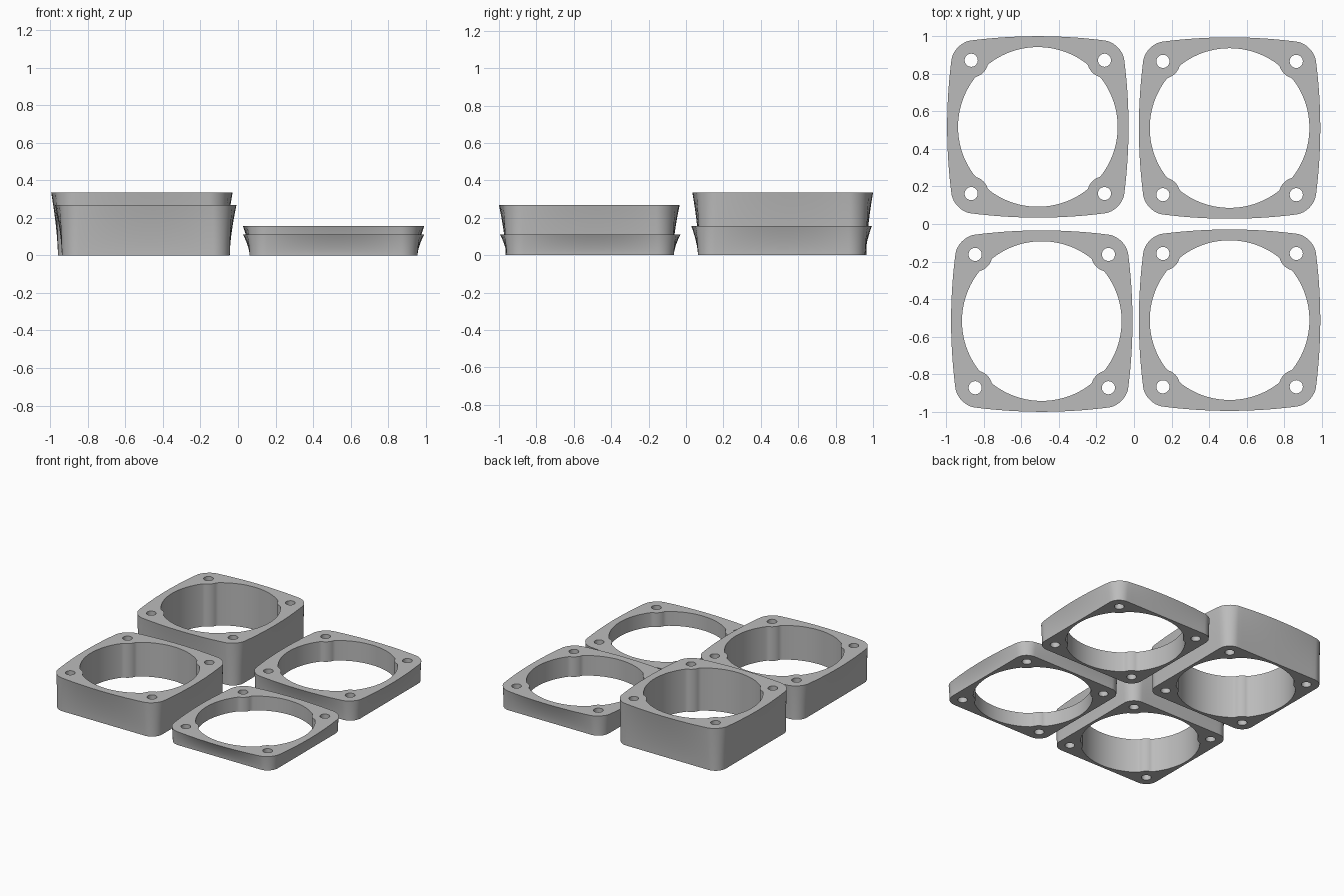
import bpy, bmesh
from math import sin, cos, pi, sqrt, radians
from mathutils import Matrix, Vector

old = bpy.data.objects.get("Cube")
if old:
    bpy.data.objects.remove(old, do_unlink=True)

grey = bpy.data.materials.new("plain grey")
grey.use_nodes = True
COLOUR = (0.5, 0.5, 0.5, 1)
grey.diffuse_color = COLOUR
grey.node_tree.nodes["Principled BSDF"].inputs["Base Color"].default_value = COLOUR

HALF, CORNER, BOW = 0.447, 0.09, 0.036    # footprint half width, corner radius, top bulge
BORE, BOSS, SCREW, PITCH = 0.425, 0.092, 0.035, 0.355
LEVELS = 10


def outer_outline():
    """Rounded square with finely divided sides."""
    core, points = HALF - CORNER, []
    for q in range(4):
        turn = Matrix.Rotation(q * pi / 2, 2)
        for i in range(13):
            a = i / 12 * pi / 2
            points.append(turn @ Vector((core + CORNER * cos(a), core + CORNER * sin(a))))
        for i in range(1, 20):
            points.append(turn @ Vector((core - 2 * core * i / 20, HALF)))
    return points


def bulged(p, bow):
    """Push the middle of each side outwards."""
    kx = 1 + bow / HALF * (1 - (p.y / HALF) ** 2)
    ky = 1 + bow / HALF * (1 - (p.x / HALF) ** 2)
    return Vector((p.x * kx, p.y * ky))


def bore_outline(n=240):
    """Round bore with a screw boss reaching in at each diagonal."""
    points, d = [], PITCH * sqrt(2)
    for i in range(n):
        a = 2 * pi * i / n
        off = (a % (pi / 2)) - pi / 4
        r = BORE
        if abs(d * sin(off)) < BOSS:
            r = min(r, d * cos(off) - sqrt(BOSS ** 2 - (d * sin(off)) ** 2))
        points.append(Vector((r * cos(a), r * sin(a))))
    return points


def circle(cx, cy, r, n=32):
    return [Vector((cx + r * cos(2 * pi * i / n), cy + r * sin(2 * pi * i / n))) for i in range(n)]


def add_ring(bm, points, z):
    verts = [bm.verts.new((p.x, p.y, z)) for p in points]
    edges = [bm.edges.new((v, verts[(i + 1) % len(verts)])) for i, v in enumerate(verts)]
    return verts, edges


def add_wall(bm, rings):
    """Join stacked rings with quads; returns the bottom and top edges."""
    for (low, _), (high, _) in zip(rings, rings[1:]):
        n = len(low)
        for i in range(n):
            j = (i + 1) % n
            bm.faces.new((low[i], low[j], high[j], high[i]))
    return rings[0][1], rings[-1][1]


def spacer(name, x, y, height):
    bm = bmesh.new()
    # flared outer wall
    outline = outer_outline()
    rings = []
    for k in range(LEVELS + 1):
        t = k / LEVELS
        rings.append(add_ring(bm, [bulged(p, BOW * t ** 1.6) for p in outline], height * t))
    ends = [add_wall(bm, rings)]
    # bore and four screw holes
    holes = [bore_outline()]
    holes += [circle(sx * PITCH, sy * PITCH, SCREW) for sx in (-1, 1) for sy in (-1, 1)]
    for points in holes:
        ends.append(add_wall(bm, [add_ring(bm, points, 0), add_ring(bm, points, height)]))
    # flat bottom and top faces
    for side, nz in ((0, -1), (1, 1)):
        edges = [e for pair in ends for e in pair[side]]
        bmesh.ops.triangle_fill(bm, edges=edges, use_beauty=True, normal=(0, 0, nz))
    bmesh.ops.recalc_face_normals(bm, faces=bm.faces[:])
    mesh = bpy.data.meshes.new(name)
    bm.to_mesh(mesh)
    bm.free()
    mesh.materials.append(grey)
    obj = bpy.data.objects.new(name, mesh)
    obj.location = (x, y, 0)
    bpy.context.collection.objects.link(obj)
    bpy.ops.object.select_all(action="DESELECT")
    obj.select_set(True)
    bpy.context.view_layer.objects.active = obj
    bpy.ops.object.shade_smooth_by_angle(angle=radians(30))


# four spacers of different height
spacer("tall_spacer", -0.512, 0.517, 0.335)
spacer("medium_spacer", -0.491, -0.517, 0.268)
spacer("low_spacer", 0.509, 0.511, 0.157)
spacer("thin_spacer", 0.509, -0.512, 0.112)
